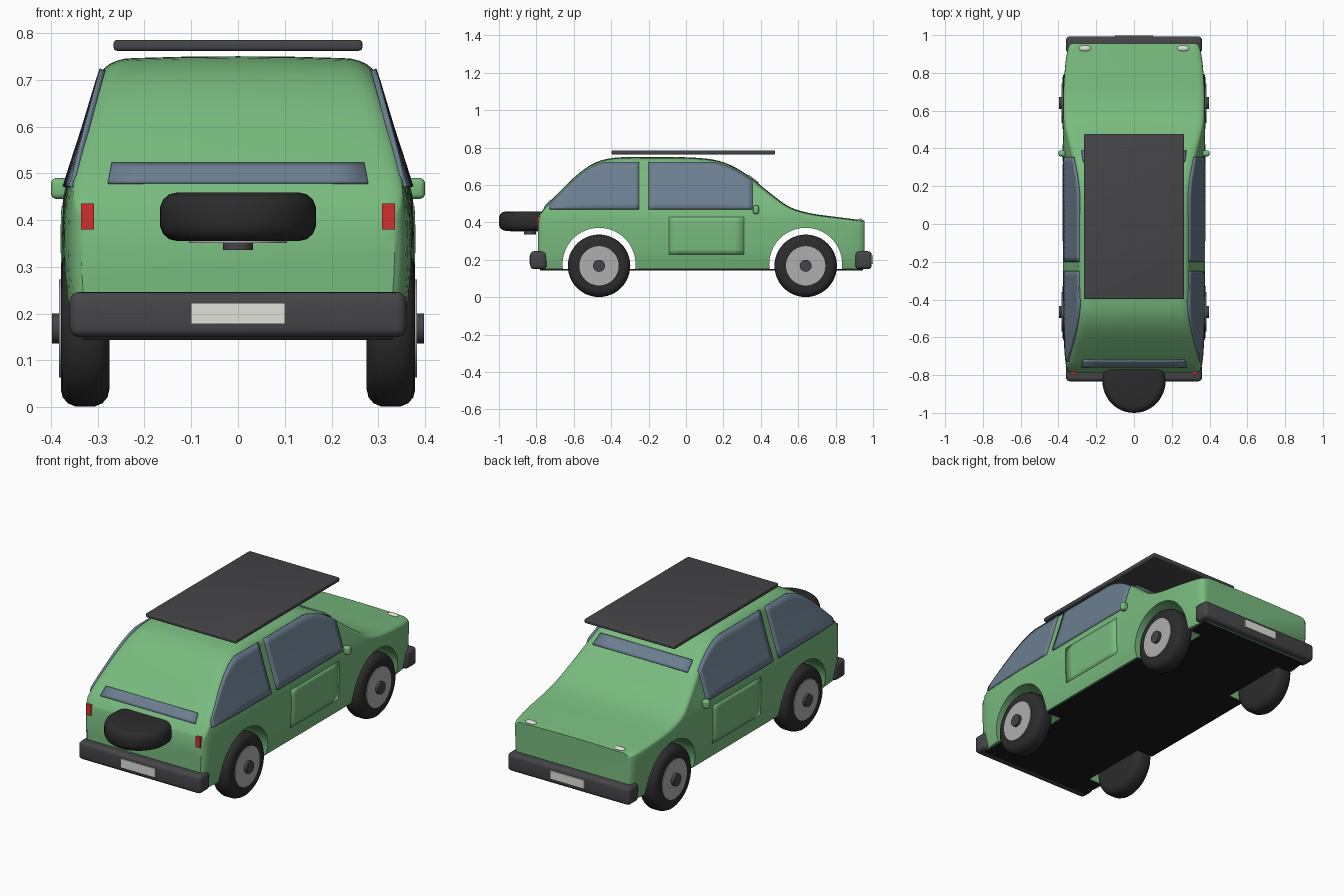
import bpy, bmesh, math
from mathutils import Matrix, Vector

if "Cube" in bpy.data.objects:
    bpy.data.objects.remove(bpy.data.objects["Cube"])


def mat(name, *rgb):
    m = bpy.data.materials.new(name)
    m.diffuse_color = (*rgb, 1)
    m.use_nodes = True
    m.node_tree.nodes["Principled BSDF"].inputs["Base Color"].default_value = m.diffuse_color
    return m


GREEN = mat("green_paint", .19, .50, .21)
GLASS = mat("glass", .15, .21, .28)
DARK = mat("dark_trim", .06, .06, .065)
RUBBER = mat("rubber", .025, .025, .025)
BLACK = mat("underside", .01, .01, .011)
RIM = mat("rim_grey", .43, .43, .43)
RED = mat("red_lens", .65, .03, .03)
WHITE = mat("white_plate", .75, .75, .70)


def finish(bm, name, material, angle=35):
    bmesh.ops.recalc_face_normals(bm, faces=bm.faces)
    me = bpy.data.meshes.new(name)
    bm.to_mesh(me)
    bm.free()
    ob = bpy.data.objects.new(name, me)
    bpy.context.collection.objects.link(ob)
    if material:
        me.materials.append(material)
    smooth(ob, angle)
    return ob


def smooth(ob, angle=35):
    bpy.ops.object.select_all(action='DESELECT')
    ob.select_set(True)
    bpy.context.view_layer.objects.active = ob
    bpy.ops.object.shade_smooth_by_angle(angle=math.radians(angle))


def box(name, x, y, z, material, bevel=0):
    """Box from (min, max) ranges, optionally with rounded edges."""
    bm = bmesh.new()
    size = [r[1] - r[0] for r in (x, y, z)]
    mid = [(r[1] + r[0]) / 2 for r in (x, y, z)]
    bmesh.ops.create_cube(bm, size=1, matrix=Matrix.Translation(mid) @ Matrix.Diagonal((*size, 1)))
    if bevel:
        bmesh.ops.bevel(bm, geom=bm.edges[:], offset=bevel, segments=4, profile=.5, affect='EDGES')
    return finish(bm, name, material)


def lathe(name, profile, matrix, material, n=48):
    """Spin (radius, height) points about local z."""
    bm = bmesh.new()
    rings = [[bm.verts.new(matrix @ Vector((r * math.cos(2 * math.pi * i / n),
                                            r * math.sin(2 * math.pi * i / n), h)))
              for i in range(n)] for r, h in profile]
    for a, b in zip(rings, rings[1:]):
        for i in range(n):
            bm.faces.new((a[i], a[(i + 1) % n], b[(i + 1) % n], b[i]))
    bm.faces.new(rings[0])
    bm.faces.new(rings[-1])
    return finish(bm, name, material)


def patch(name, f, nu, nv, material, thick=.012):
    """Curved panel from a surface function f(u, v)."""
    bm = bmesh.new()
    g = [[bm.verts.new(f(i / nu, j / nv)) for j in range(nv + 1)] for i in range(nu + 1)]
    for i in range(nu):
        for j in range(nv):
            bm.faces.new((g[i][j], g[i + 1][j], g[i + 1][j + 1], g[i][j + 1]))
    ob = finish(bm, name, material)
    m = ob.modifiers.new("thickness", 'SOLIDIFY')
    m.thickness, m.offset = thick, 0
    return ob


def curve(pts, t):
    """Smooth interpolation through (t, value) points."""
    t = min(max(t, pts[0][0]), pts[-1][0])
    i = next(k for k in range(len(pts) - 1) if t <= pts[k + 1][0])

    def slope(k):
        a, b = pts[max(k - 1, 0)], pts[min(k + 1, len(pts) - 1)]
        return (b[1] - a[1]) / (b[0] - a[0])
    (t0, v0), (t1, v1) = pts[i], pts[i + 1]
    h = t1 - t0
    s = (t - t0) / h
    return (v0 * (2 * s**3 - 3 * s**2 + 1) + slope(i) * h * (s**3 - 2 * s**2 + s)
            + v1 * (3 * s**2 - 2 * s**3) + slope(i + 1) * h * (s**3 - s**2))


# Body lines: roof height along y, plan half width along y, side half width by height
HEIGHT = [(-.79, .43), (-.76, .475), (-.68, .56), (-.57, .665), (-.48, .722), (-.38, .746), (-.2, .75),
          (.05, .746), (.18, .728), (.28, .685), (.36, .63), (.44, .565), (.55, .485), (.66, .45),
          (.8, .43), (.955, .41)]
WIDTH = [(-.79, .335), (-.778, .35), (-.74, .362), (-.6, .372), (-.3, .376), (.5, .377), (.7, .374),
         (.85, .363), (.92, .352), (.945, .343), (.955, .33)]
SIDE = [(.15, .352), (.2, .365), (.28, .373), (.38, .375), (.45, .371), (.5, .357), (.6, .325), (.7, .295), (.76, .275)]


def top(y):
    return curve(HEIGHT, y)


def side(y, z):
    return curve(SIDE, z) * curve(WIDTH, y) / .375


def section(y):
    h = top(y)
    r = .028 + .03 * max(0, (h - .42) / .33)
    zs = h - r * .8
    pts = [(0, .15)]
    pts += [(side(y, .15 + (zs - .15) * k / 10), .15 + (zs - .15) * k / 10) for k in range(11)]
    xe = pts[-1][0]
    for k in range(1, 7):
        a = k / 6 * math.pi / 2
        pts.append((xe - r * 1.2 * (1 - math.cos(a)), zs + (h - .004 - zs) * math.sin(a)))
    pts += [(xe * .4, h - .001), (0, h)]
    return [(x, y, z) for x, z in pts] + [(-x, y, z) for x, z in pts[-2:0:-1]]


# Body shell lofted from cross sections
ys = sorted({-.79 + 1.745 * k / 56 for k in range(57)} | {-.784, -.778, .95, .945})
bm = bmesh.new()
rings = [[bm.verts.new(p) for p in section(y)] for y in ys]
for a, b in zip(rings, rings[1:]):
    for i in range(len(a)):
        j = (i + 1) % len(a)
        bm.faces.new((a[i], a[j], b[j], b[i]))
bm.faces.new(rings[0])
bm.faces.new(rings[-1])
body = finish(bm, "body", GREEN)

# Wheel arches
AXLES = {"rear": -.465, "front": .64}
TURN = Matrix.Rotation(math.pi / 2, 4, 'Y')
for end, y in AXLES.items():
    cutter = lathe(end + "_arch_cutter", [(.195, -.6), (.195, .6)],
                   Matrix.Translation((0, y, .176)) @ TURN, None, 64)
    m = body.modifiers.new("arch", 'BOOLEAN')
    m.operation, m.object, m.solver = 'DIFFERENCE', cutter, 'EXACT'
    bpy.context.view_layer.objects.active = body
    bpy.ops.object.modifier_apply(modifier=m.name)
    cutter.hide_render = True
    cutter.hide_set(True)
smooth(body)

# Underside
box("floor_pan", (-.25, .25), (-.78, .945), (.143, .152), BLACK)
box("middle_floor", (-.345, .345), (-.27, .445), (.143, .151), BLACK)
box("rear_floor", (-.33, .33), (-.78, -.66), (.143, .151), BLACK)
box("front_floor", (-.325, .325), (.835, .945), (.143, .151), BLACK)


# Wheels: tyre, rim and hub, outer face towards local +z
def wheel(name, m):
    tyre = [(.03, -.052), (.13, -.052), (.147, -.048), (.16, -.037), (.167, -.02),
            (.167, .02), (.16, .037), (.147, .048), (.13, .052), (.03, .052)]
    lathe(name + "_tyre", tyre, m, RUBBER)
    lathe(name + "_rim", [(.105, .03), (.105, .056)], m, RIM)
    lathe(name + "_hub", [(.032, .03), (.032, .071)], m, DARK, 32)


for s, label in ((1, "right"), (-1, "left")):
    for end, y in AXLES.items():
        wheel(f"{end}_{label}_wheel", Matrix.Translation((s * .327, y, .168))
              @ Matrix.Rotation(s * math.pi / 2, 4, 'Y'))
    # Side windows
    for end, y0, y1 in (("rear", -.728, -.25), ("front", -.2, .355)):
        def glass(u, v):
            y = y0 + (y1 - y0) * u
            z = .47 + (min(.722, top(y) - .015) - .47) * v
            return (s * (side(y, z) + .001), y, z)
        patch(f"{end}_{label}_window", glass, 20, 8, GLASS)

    # Door panel
    def door(u, v):
        y, z = -.09 + .4 * u, .23 + .2 * v
        return (s * (side(y, z) - .003), y, z)
    patch(label + "_door_panel", door, 8, 8, GREEN, .01)
    # Mirror and lights
    box(label + "_mirror", sorted((s * .362, s * .4)), (.358, .39), (.445, .49), GREEN, .012)
    box(label + "_tail_light", sorted((s * .308, s * .336)), (-.797, -.765), (.38, .435), RED)
    bm = bmesh.new()
    bmesh.ops.create_uvsphere(bm, u_segments=24, v_segments=12, radius=1,
                              matrix=Matrix.Translation((s * .26, .93, .41)) @ Matrix.Diagonal((.032, .016, .01, 1)))
    finish(bm, label + "_headlight", WHITE)

# Spare wheel lying flat behind the tailgate
wheel("spare_wheel", Matrix.Translation((0, -.833, .407)) @ Matrix.Rotation(math.pi, 4, 'X'))

# Windscreen and rear window strips
for name, y0, y1, w0, w1 in (("rear_window", -.757, -.72, .278, .27), ("windscreen", .385, .33, .278, .27)):
    patch(name, lambda u, v: ((2 * u - 1) * (w0 + (w1 - w0) * v), y0 + (y1 - y0) * v,
                              top(y0 + (y1 - y0) * v)), 8, 4, GLASS, .01)

# Bumpers, number plates and roof board
box("rear_bumper", (-.36, .36), (-.833, -.745), (.15, .246), DARK, .02)
box("front_bumper", (-.36, .36), (.905, .993), (.15, .246), DARK, .02)
box("rear_plate", (-.1, .1), (-.838, -.825), (.178, .223), WHITE)
box("front_plate", (-.1, .1), (.985, 1.0), (.178, .223), WHITE)
box("roof_board", (-.266, .266), (-.397, .476), (.762, .785), DARK, .007)
